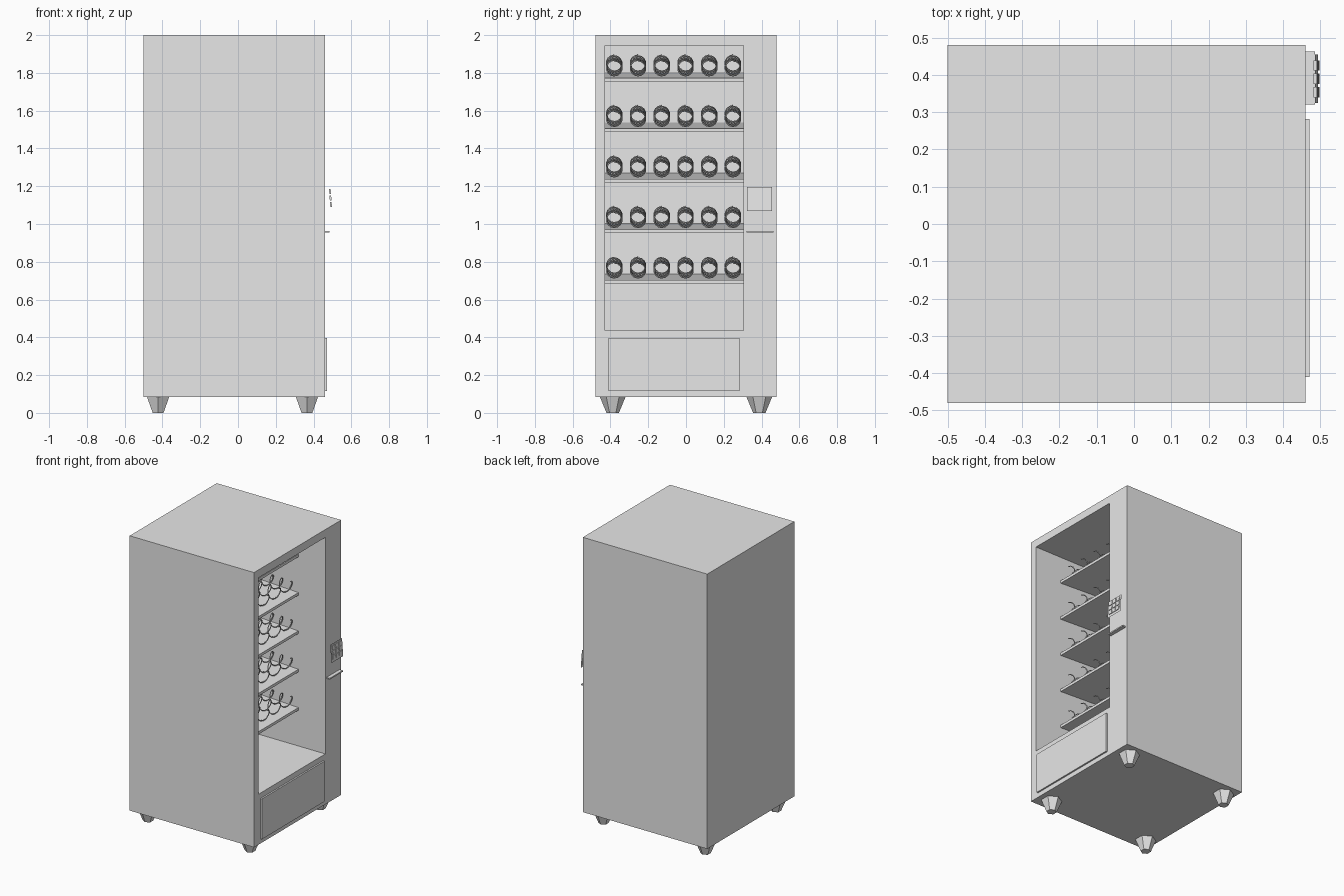
import bpy, bmesh, math
from mathutils import Vector, Matrix

if "Cube" in bpy.data.objects:
    bpy.data.objects.remove(bpy.data.objects["Cube"], do_unlink=True)

grey = bpy.data.materials.new("light_grey")
grey.use_nodes = True
grey.diffuse_color = (0.8, 0.8, 0.8, 1)
grey.node_tree.nodes["Principled BSDF"].inputs["Base Color"].default_value = (0.8, 0.8, 0.8, 1)


def add_object(name, mesh):
    if not mesh.materials:
        mesh.materials.append(grey)
    obj = bpy.data.objects.new(name, mesh)
    bpy.context.collection.objects.link(obj)
    return obj


def finish(name, bm):
    bmesh.ops.recalc_face_normals(bm, faces=bm.faces)
    mesh = bpy.data.meshes.new(name)
    bm.to_mesh(mesh)
    bm.free()
    return add_object(name, mesh)


def box_bm(x, y, z):
    """Box between (low, high) limits on each axis."""
    bm = bmesh.new()
    bmesh.ops.create_cube(bm, size=1)
    for v in bm.verts:
        v.co = [lim[0] if c < 0 else lim[1] for c, lim in zip(v.co, (x, y, z))]
    return bm


FRONT, BACK_WALL = 0.46, -0.45
OPEN_Y, OPEN_Z = (-0.43, 0.305), (0.435, 1.945)

# Cabinet with a recessed display bay
bm = box_bm((-0.5, FRONT), (-0.48, 0.48), (0.083, 2))
bm.normal_update()
face = max(bm.faces, key=lambda f: f.calc_center_median().x)
bmesh.ops.inset_individual(bm, faces=[face], thickness=0.05)
mid = face.calc_center_median()
for v in face.verts:
    v.co.y = OPEN_Y[v.co.y > mid.y]
    v.co.z = OPEN_Z[v.co.z > mid.z]
inner = bmesh.ops.extrude_discrete_faces(bm, faces=[face])["faces"][0]
for v in inner.verts:
    v.co.x = BACK_WALL
finish("cabinet", bm)

# Six-sided tapered feet
for side, x in (("back", -0.423), ("front", 0.365)):
    for y in (-0.388, 0.388):
        bm = bmesh.new()
        bmesh.ops.create_cone(bm, cap_ends=True, segments=6, radius1=0.033,
                              radius2=0.068, depth=0.085)
        # point one corner along y
        corner = max(bm.verts, key=lambda v: v.co.y).co
        if abs(corner.x) > 0.001:
            bmesh.ops.rotate(bm, verts=bm.verts, matrix=Matrix.Rotation(math.pi / 6, 3, "Z"))
        bmesh.ops.translate(bm, verts=bm.verts, vec=(x, y, 0.0425))
        finish(side + "_foot", bm)

# Dispensing coil, shared by every slot
SHELF_FRONT, RISE = 0.253, 0.032
slope = RISE / (SHELF_FRONT - BACK_WALL)
TURNS, STEPS, LENGTH, RADIUS = 9, 14, 0.65, 0.041
curve = bpy.data.curves.new("coil_path", "CURVE")
curve.dimensions = "3D"
curve.bevel_depth = 0.0035
curve.bevel_resolution = 0
spline = curve.splines.new("POLY")
spline.points.add(TURNS * STEPS)
for i, p in enumerate(spline.points):
    a = 2 * math.pi * i / STEPS
    d = LENGTH * i / (TURNS * STEPS)
    p.co = (-d, RADIUS * math.sin(a), RADIUS * math.cos(a) + d * slope, 1)
path = bpy.data.objects.new("coil_path", curve)
bpy.context.collection.objects.link(path)
coil_mesh = bpy.data.meshes.new_from_object(path.evaluated_get(bpy.context.evaluated_depsgraph_get()))
bpy.data.objects.remove(path, do_unlink=True)
coil_mesh.materials.clear()
coil_mesh.shade_smooth()

# Shelves tilted toward the customer, each with six coils
for row in range(5):
    top = 1.773 - 0.2675 * row
    bm = box_bm((BACK_WALL, SHELF_FRONT), OPEN_Y, (top - 0.019, top))
    for v in bm.verts:
        v.co.z += (SHELF_FRONT - v.co.x) * slope
    finish("shelf", bm)
    for col in range(6):
        coil = add_object("coil", coil_mesh)
        coil.location = (0.23, -0.38 + 0.1257 * col, top + 0.05)

# Pick-up flap and card ledge
finish("pickup_flap", box_bm((FRONT, 0.471), (-0.41, 0.282), (0.115, 0.397)))
finish("card_ledge", box_bm((FRONT, 0.485), (0.32, 0.463), (0.955, 0.964)))

# Keypad housing leaning back, with nine keys
PAD_Z = (1.07, 1.195)


def pad_x(z):
    return 0.494 - 0.009 * (z - PAD_Z[0]) / (PAD_Z[1] - PAD_Z[0])


bm = box_bm((FRONT, 1), (0.324, 0.454), PAD_Z)
for v in bm.verts:
    if v.co.x > FRONT:
        v.co.x = pad_x(v.co.z)
finish("keypad_housing", bm)
for row in range(3):
    for col in range(3):
        y, z = 0.389 + 0.036 * (col - 1), 1.137 + 0.034 * (row - 1)
        bm = box_bm((-0.004, 0.005), (y - 0.014, y + 0.014), (z - 0.013, z + 0.013))
        for v in bm.verts:
            v.co.x += pad_x(v.co.z)
        finish("key", bm)
